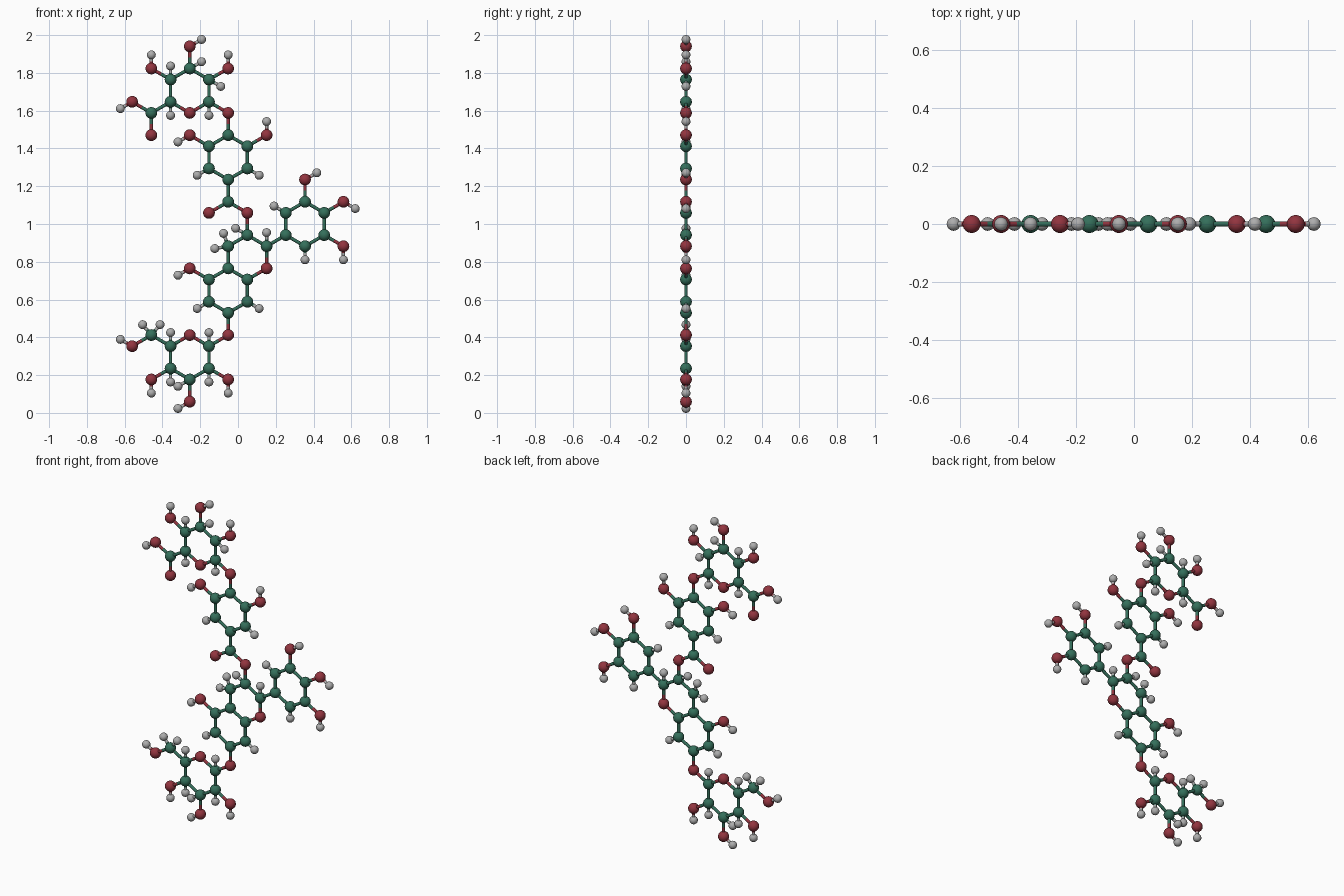
import bpy, bmesh
from math import cos, sin, radians
from mathutils import Vector, Matrix

if "Cube" in bpy.data.objects:
    bpy.data.objects.remove(bpy.data.objects["Cube"])

V = 0.0588                       # half a bond, vertical lattice step
U = 0.1017                       # horizontal lattice step
X0, Z0 = -0.052, 1 - 6 * V
H_LEN, BOND_R = 0.072, 0.009
RADIUS = {"C": 0.031, "O": 0.031, "H": 0.0235}
NAMES = {"C": "green", "O": "red", "H": "grey"}
COLORS = {"C": (0.035, 0.16, 0.105, 1), "O": (0.29, 0.035, 0.05, 1), "H": (0.42, 0.42, 0.42, 1)}


def pos(i, j):
    return Vector((X0 + U * i, 0, Z0 + V * j))


# Six hexagonal rings on a honeycomb lattice
HEX = [(0, 2), (1, 1), (1, -1), (0, -2), (-1, -1), (-1, 1)]
atoms = {}
for ci, cj in [(0, 0), (1, 3), (0, 12), (-2, 18), (4, 6), (-2, -6)]:
    for di, dj in HEX:
        atoms[(ci + di, cj + dj)] = "C"

# Side carbons, then ring, bridge and end oxygens
for p in [(-4, 16), (0, 8), (-4, -4)]:
    atoms[p] = "C"
for p in [(-2, 16), (2, 2), (-2, -4), (0, 16), (-2, 22), (0, 20), (-4, 20),
          (-4, 14), (-5, 17), (-2, 14), (2, 14), (-1, 7), (1, 7), (4, 10),
          (6, 8), (6, 4), (-2, 2), (0, -4), (0, -8), (-2, -10), (-4, -8), (-5, -5)]:
    atoms[p] = "O"

# Hydrogens: direction angle -> parent lattice positions
HYDROGENS = {
    30: [(-2, 22), (-2, 20), (4, 10)],
    90: [(0, 20), (-3, 19), (-4, 20), (2, 14), (2, 4), (-1, -5), (-3, -5)],
    -30: [(-1, 19), (1, 11), (6, 8), (1, -1)],
    -90: [(-1, 17), (-3, 17), (6, 4), (4, 4), (-1, -7), (0, -8), (-3, -7), (-4, -8)],
    210: [(-5, 17), (-2, 14), (-1, 11), (-2, 2), (-1, -1), (-2, -10), (-2, -8)],
    150: [(3, 7), (1, 5), (-5, -5)],
    110: [(0, 4)], 190: [(0, 4)], 130: [(-4, -4)], 50: [(-4, -4)],
}

balls = {k: bmesh.new() for k in COLORS}
sticks = {k: bmesh.new() for k in COLORS}


def ball(kind, p):
    bmesh.ops.create_uvsphere(balls[kind], u_segments=24, v_segments=14,
                              radius=RADIUS[kind], matrix=Matrix.Translation(p))


def half_stick(kind, a, b):
    d = b - a
    rot = d.to_track_quat('Z', 'Y').to_matrix().to_4x4()
    bmesh.ops.create_cone(sticks[kind], cap_ends=False, segments=16, radius1=BOND_R,
                          radius2=BOND_R, depth=d.length,
                          matrix=Matrix.Translation((a + b) / 2) @ rot)


def bond(ka, a, kb, b):
    mid = (a + b) / 2
    half_stick(ka, a, mid)
    half_stick(kb, mid, b)


# Heavy atoms and the bonds between lattice neighbours
for (i, j), kind in atoms.items():
    ball(kind, pos(i, j))
    for di, dj in [(0, 2), (1, 1), (1, -1)]:
        other = atoms.get((i + di, j + dj))
        if other and (kind, other) != ("O", "O"):
            bond(kind, pos(i, j), other, pos(i + di, j + dj))

# Hydrogens with their short bonds
for ang, parents in HYDROGENS.items():
    for par in parents:
        a = pos(*par)
        b = a + H_LEN * Vector((cos(radians(ang)), 0, sin(radians(ang))))
        ball("H", b)
        bond(atoms[par], a, "H", b)

# One object per colour of atoms and of bonds
for kind, color in COLORS.items():
    mat = bpy.data.materials.new(NAMES[kind])
    mat.diffuse_color = color
    mat.use_nodes = True
    mat.node_tree.nodes["Principled BSDF"].inputs["Base Color"].default_value = mat.diffuse_color
    for part, bm in (("atoms", balls[kind]), ("bonds", sticks[kind])):
        name = NAMES[kind] + "_" + part
        mesh = bpy.data.meshes.new(name)
        for f in bm.faces:
            f.smooth = True
        bm.to_mesh(mesh)
        bm.free()
        mesh.materials.append(mat)
        bpy.context.collection.objects.link(bpy.data.objects.new(name, mesh))
